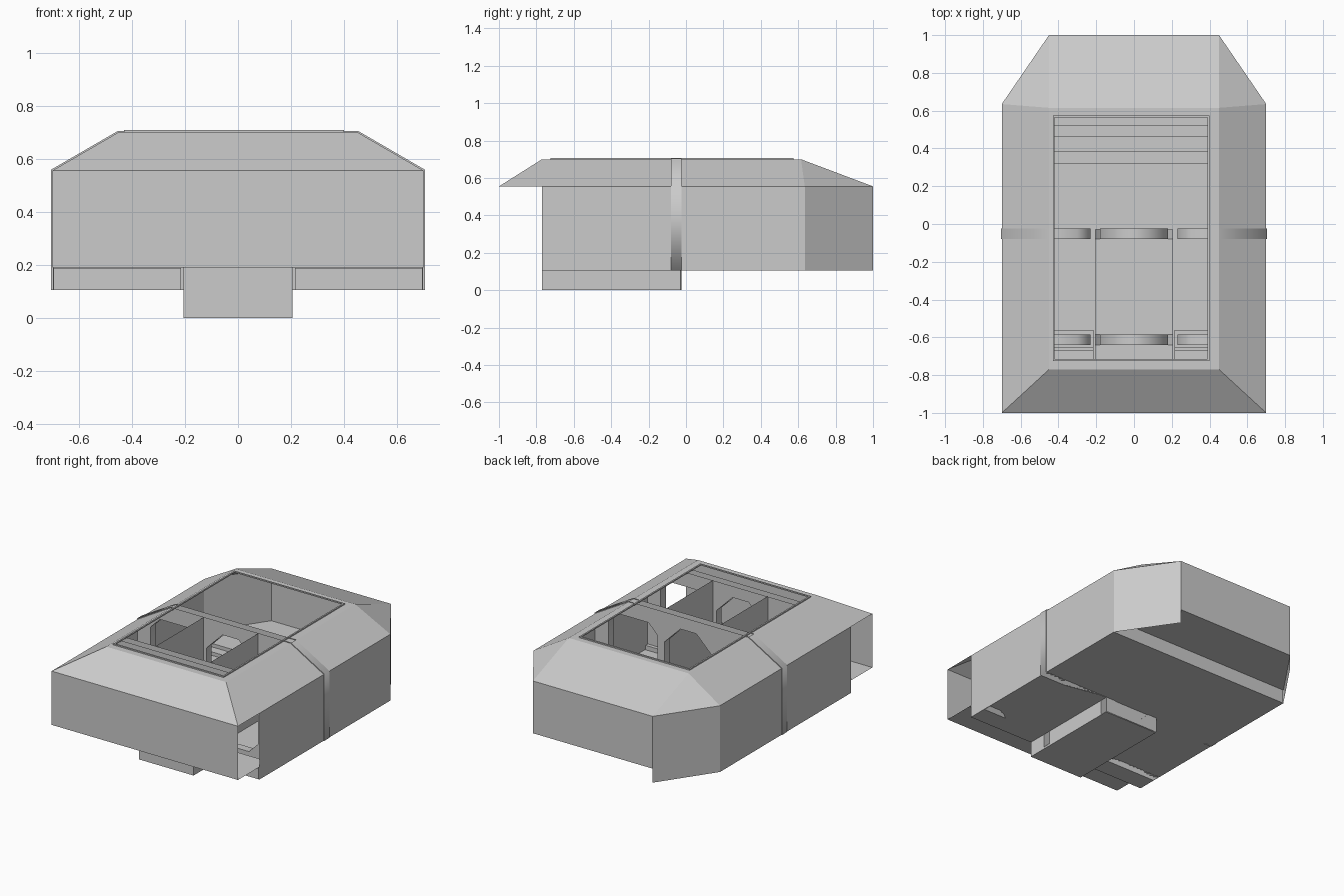
import bpy, bmesh, math

if "Cube" in bpy.data.objects:
    bpy.data.objects.remove(bpy.data.objects["Cube"])

EAVE, TOP, FLOOR, DECK = 0.555, 0.70, 0.105, 0.20


def mesh_object(name, bm):
    me = bpy.data.meshes.new(name)
    bm.to_mesh(me)
    bm.free()
    ob = bpy.data.objects.new(name, me)
    bpy.context.collection.objects.link(ob)
    return ob


def sheets(name, faces):
    """Thin panels, each given as a list of corner points."""
    bm = bmesh.new()
    for f in faces:
        bm.faces.new([bm.verts.new(p) for p in f])
    bmesh.ops.remove_doubles(bm, verts=bm.verts, dist=1e-4)
    bmesh.ops.recalc_face_normals(bm, faces=bm.faces)
    return mesh_object(name, bm)


def box(name, x0, x1, y0, y1, z0, z1):
    bm = bmesh.new()
    bmesh.ops.create_cube(bm, size=1)
    for v in bm.verts:
        v.co = ((x0 + x1) / 2 + v.co.x * (x1 - x0),
                (y0 + y1) / 2 + v.co.y * (y1 - y0),
                (z0 + z1) / 2 + v.co.z * (z1 - z0))
    return mesh_object(name, bm)


def band(outer, inner):
    n = len(outer)
    return [[outer[i], outer[(i + 1) % n], inner[(i + 1) % n], inner[i]] for i in range(n)]


def rect(x0, x1, y0, y1, z):
    return [(x0, y0, z), (x1, y0, z), (x1, y1, z), (x0, y1, z)]


def octagon(x0, x1, z0, z1, c):
    return [(x0 + c, z0), (x1 - c, z0), (x1, z0 + c), (x1, z1 - c),
            (x1 - c, z1), (x0 + c, z1), (x0, z1 - c), (x0, z0 + c)]


def bulkhead(name, y0, y1, outline, holes):
    """Hollow cross wall with lined openings, open along its top."""
    cu = bpy.data.curves.new(name, 'CURVE')
    cu.dimensions = '2D'
    cu.fill_mode = 'BOTH'
    cu.extrude = (y1 - y0) / 2
    for loop in [outline] + holes:
        s = cu.splines.new('POLY')
        s.points.add(len(loop) - 1)
        for p, (x, z) in zip(s.points, loop):
            p.co = (x, z, 0, 1)
        s.use_cyclic_u = True
    tmp = bpy.data.objects.new(name + "_curve", cu)
    bpy.context.collection.objects.link(tmp)
    bpy.context.view_layer.update()
    me = bpy.data.meshes.new_from_object(tmp)
    bpy.data.objects.remove(tmp)
    bm = bmesh.new()
    bm.from_mesh(me)
    bmesh.ops.remove_doubles(bm, verts=bm.verts, dist=1e-5)
    lid = [f for f in bm.faces if all(v.co.y > TOP - 0.01 for v in f.verts)]
    bmesh.ops.delete(bm, geom=lid, context='FACES')
    for v in bm.verts:
        v.co = (v.co.x, (y0 + y1) / 2 - v.co.z, v.co.y)
    bmesh.ops.recalc_face_normals(bm, faces=bm.faces)
    return mesh_object(name, bm)


# Roof: sloping skirt with cut rear corners, and flat border around the opening
eave = [(-.7, -1, EAVE), (.7, -1, EAVE), (.7, .635, EAVE),
        (.45, 1, EAVE), (-.45, 1, EAVE), (-.7, .635, EAVE)]
ridge = rect(-.45, .45, -.77, .615, TOP)
a, b, c, d = ridge
sheets("roof", [[eave[0], eave[1], b, a], [eave[1], eave[2], c, b],
                [eave[2], eave[3], c], [eave[3], eave[4], d, c],
                [eave[4], eave[5], d], [eave[5], eave[0], a, d]]
       + band(ridge, rect(-.43, .395, -.72, .57, TOP)))

# Raised rim around the roof opening
sheets("roof_rim", band(rect(-.43, .4, -.725, .575, TOP + .008), rect(-.42, .39, -.715, .565, TOP + .008))
       + band(rect(-.43, .4, -.725, .575, TOP), rect(-.43, .4, -.725, .575, TOP + .008))
       + band(rect(-.42, .39, -.715, .565, TOP), rect(-.42, .39, -.715, .565, TOP + .008)))


def wall(name, p, q, z0):
    sheets(name, [[(*p, z0), (*q, z0), (*q, EAVE), (*p, EAVE)]])


# Outer walls; door gaps stay open beside the front panel
wall("front_panel", (-.7, -1), (.7, -1), .19)
wall("back_panel", (-.45, 1), (.45, 1), DECK)
for side, s in (("left", -1), ("right", 1)):
    wall(side + "_wall", (s * .7, -.77), (s * .7, .635), FLOOR)
    wall(side + "_rear_corner_wall", (s * .7, .635), (s * .45, 1), FLOOR)

# Floors: main floor around the sunken aisle, front deck, rear deck
sheets("main_floor", [rect(-.7, -.205, -.77, -.03, FLOOR), rect(.205, .7, -.77, -.03, FLOOR),
                      rect(-.7, .7, -.03, .635, FLOOR)])
sheets("front_deck", [rect(-.7, .7, -1, -.72, .19)])
sheets("rear_deck", [[(-.7, .635, DECK), (.7, .635, DECK), (.45, 1, DECK), (-.45, 1, DECK)]])

# Sunken aisle pan
low, high = rect(-.205, .205, -.77, -.03, 0), rect(-.205, .205, -.77, -.03, FLOOR)
sheets("aisle_pan", [low] + band(low, high))
sheets("aisle_front_riser", [[(-.205, -.77, FLOOR), (.205, -.77, FLOOR), (.205, -.77, .19), (-.205, -.77, .19)]])

# Rear steps up to the rear deck
for i, y in enumerate((.32, .38, .46, .52)):
    h = (DECK - FLOOR) / 4
    box(f"rear_step_{i + 1}", -.695, .695, y, .635, FLOOR + h * i, FLOOR + h * (i + 1))

# Front steps on both sides of the aisle
for side, s in (("left", -1), ("right", 1)):
    x0, x1 = sorted((s * .215, s * .695))
    for i, (y, z0, z1) in enumerate(((-.56, FLOOR, .135), (-.65, .135, .165), (-.67, .165, .189))):
        box(f"{side}_front_step_{i + 1}", x0, x1, -.77, y, z0, z1)


# Cross walls with eight-sided openings
def section(e):
    return [(-.7 - e, FLOOR), (-.205, FLOOR), (-.205, .002), (.205, .002), (.205, FLOOR), (.7 + e, FLOOR),
            (.7 + e, EAVE + e), (.45 + e, TOP + e), (-.45 - e, TOP + e), (-.7 - e, EAVE + e)]


doors = [octagon(-.18, .18, .03, .62, .12), octagon(.23, .6, .2, .6, .07), octagon(-.6, -.23, .2, .6, .07)]
bulkhead("middle_bulkhead", -.08, -.025, section(.004), doors)
bulkhead("front_bulkhead", -.64, -.585, section(-.003), doors)

# Lengthwise partitions along the aisle
for side, s in (("left", -1), ("right", 1)):
    x = s * .205
    sheets(side + "_partition", [[(x, -.585, FLOOR), (x, -.08, FLOOR), (x, -.08, TOP), (x, -.585, TOP)]])
